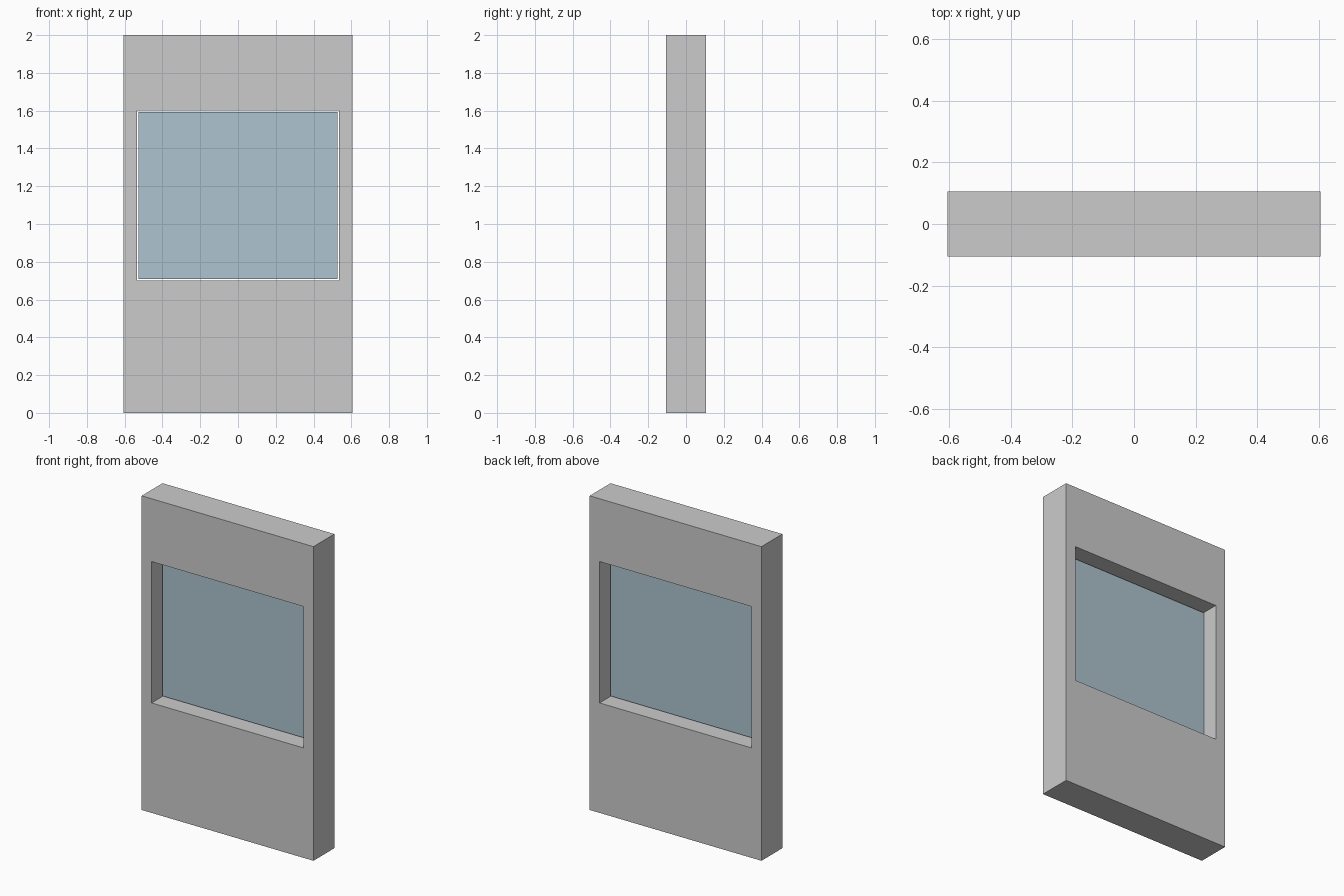
import bpy
import bmesh
from mathutils import Matrix, Vector

if "Cube" in bpy.data.objects:
    bpy.data.objects.remove(bpy.data.objects["Cube"])

HALF_W, POST_IN, HALF_D = 0.605, 0.535, 0.105
SILL, HEAD, TOP = 0.70, 1.60, 2.0


def box(name, x, y, z, material=None):
    """Box spanning the (min, max) ranges on each axis."""
    spans = (x, y, z)
    size = Vector([b - a for a, b in spans])
    centre = Vector([(a + b) / 2 for a, b in spans])
    bm = bmesh.new()
    bmesh.ops.create_cube(bm, size=1, matrix=Matrix.Diagonal(size).to_4x4())
    mesh = bpy.data.meshes.new(name)
    bm.to_mesh(mesh)
    bm.free()
    if material:
        mesh.materials.append(material)
    obj = bpy.data.objects.new(name, mesh)
    obj.location = centre
    bpy.context.collection.objects.link(obj)
    return obj


depth = (-HALF_D, HALF_D)
inner = (-POST_IN, POST_IN)

# Full-height side posts
box("left_post", (-HALF_W, -POST_IN), depth, (0, TOP))
box("right_post", (POST_IN, HALF_W), depth, (0, TOP))

# Solid wall below and above the opening
box("lower_panel", inner, depth, (0, SILL))
box("upper_panel", inner, depth, (HEAD, TOP))

# Thin pane in mid-depth, with a narrow gap all round
glass = bpy.data.materials.new("glass")
glass.diffuse_color = (0.42, 0.55, 0.62, 1)
glass.use_nodes = True
glass.node_tree.nodes["Principled BSDF"].inputs["Base Color"].default_value = glass.diffuse_color
gap = 0.008
box("window_pane", (-POST_IN + gap, POST_IN - gap), (-0.005, 0.005),
    (SILL + gap, HEAD - gap), glass)
